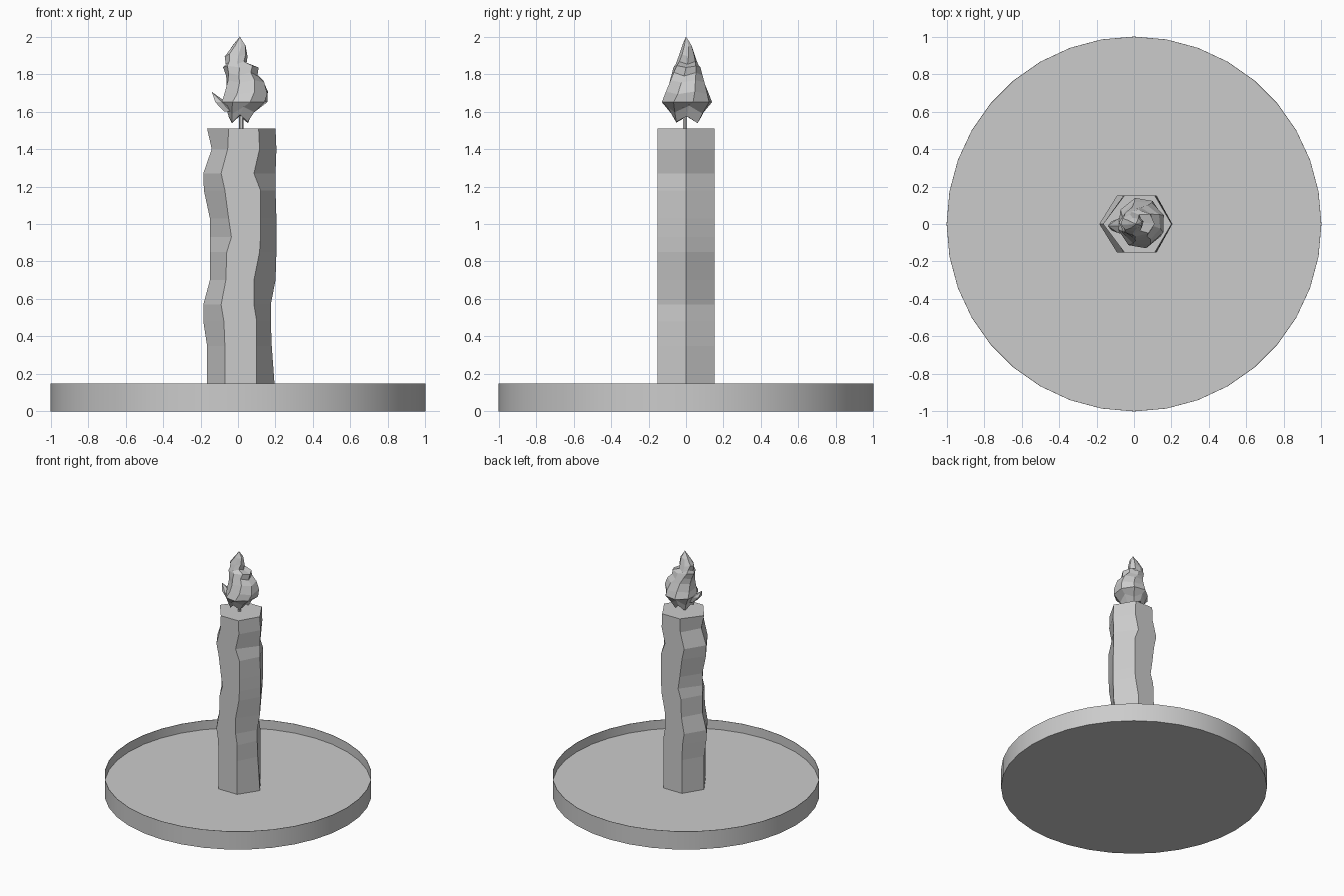
import bpy, bmesh, math, random

if "Cube" in bpy.data.objects:
    bpy.data.objects.remove(bpy.data.objects["Cube"])
random.seed(4)


def loft(name, rings, cap_start=True, cap_end=True, tip=None):
    """Skin a stack of equal-length vertex rings."""
    bm = bmesh.new()
    loops = [[bm.verts.new(p) for p in ring] for ring in rings]
    n = len(loops[0])
    for a, b in zip(loops, loops[1:]):
        for i in range(n):
            j = (i + 1) % n
            bm.faces.new((a[i], a[j], b[j], b[i]))
    if cap_start:
        bm.faces.new(loops[0][::-1])
    if tip:
        t = bm.verts.new(tip)
        for i in range(n):
            bm.faces.new((loops[-1][i], loops[-1][(i + 1) % n], t))
    elif cap_end:
        bm.faces.new(loops[-1])
    me = bpy.data.meshes.new(name)
    bm.to_mesh(me)
    bm.free()
    ob = bpy.data.objects.new(name, me)
    bpy.context.collection.objects.link(ob)
    return ob


def circle(r, z, n, cx=0, cy=0, ry=None, turn=0):
    ry = r if ry is None else ry
    return [(cx + r * math.cos(math.tau * i / n + turn),
             cy + ry * math.sin(math.tau * i / n + turn), z) for i in range(n)]


# Shallow round tray: flat underside, thin rim, recessed floor
tray = loft("tray", [circle(1, 0, 36), circle(1, .15, 36),
                     circle(.997, .15, 36), circle(.997, .075, 36)])
bpy.context.view_layer.objects.active = tray
tray.select_set(True)
bpy.ops.object.shade_smooth_by_angle(angle=math.radians(30))

# Six-sided candle, its corners wavering in x only
# z, left corner, inner left, inner right, right corner
rows = [(.075, -.165, -.07, .10, .20), (.35, -.165, -.07, .10, .18),
        (.48, -.185, -.075, .10, .175), (.57, -.185, -.09, .085, .175),
        (.70, -.15, -.065, .085, .20), (.85, -.15, -.06, .115, .205),
        (.93, -.15, -.035, .12, .205), (1.03, -.15, -.05, .12, .205),
        (1.18, -.182, -.07, .12, .20), (1.27, -.185, -.09, .085, .20),
        (1.40, -.14, -.055, .115, .205), (1.51, -.165, -.05, .11, .20)]
h = .153
loft("candle", [[(r, 0, z), (ir, h, z), (il, h, z), (l, 0, z), (il, -h, z), (ir, -h, z)]
                for z, l, il, ir, r in rows])

# Wick
loft("wick", [circle(.012, z, 6, .018, -.005) for z in (1.5, 1.66)])

# Faceted flame: z, centre x, radius x, radius y, jaggedness
flame = [(1.56, .01, .06, .08, .018), (1.61, .02, .085, .105, .018),
         (1.65, .035, .125, .138, 0), (1.70, .045, .122, .12, .006),
         (1.76, .04, .105, .098, .006), (1.80, .02, .085, .085, .008),
         (1.84, .015, .095, .072, .004), (1.86, -.01, .055, .06, .008),
         (1.90, -.01, .062, .045, .006), (1.95, .005, .038, .028, .004)]
rings = []
for k, (z, cx, rx, ry, jag) in enumerate(flame):
    ring = circle(rx, z, 8, cx, .005, ry, .12 * k)
    rings.append([(x, y, zz + jag * (-1) ** i + random.uniform(-.3, .3) * jag)
                  for i, (x, y, zz) in enumerate(ring)])
loft("flame", rings, tip=(.01, 0, 2.0))

# Small side tongue of fire on the left
loft("flame_tongue", [circle(.03, 1.60, 5, -.05, -.01, .05),
                      circle(.032, 1.65, 5, -.095, -.01, .04)], tip=(-.14, -.01, 1.705))
